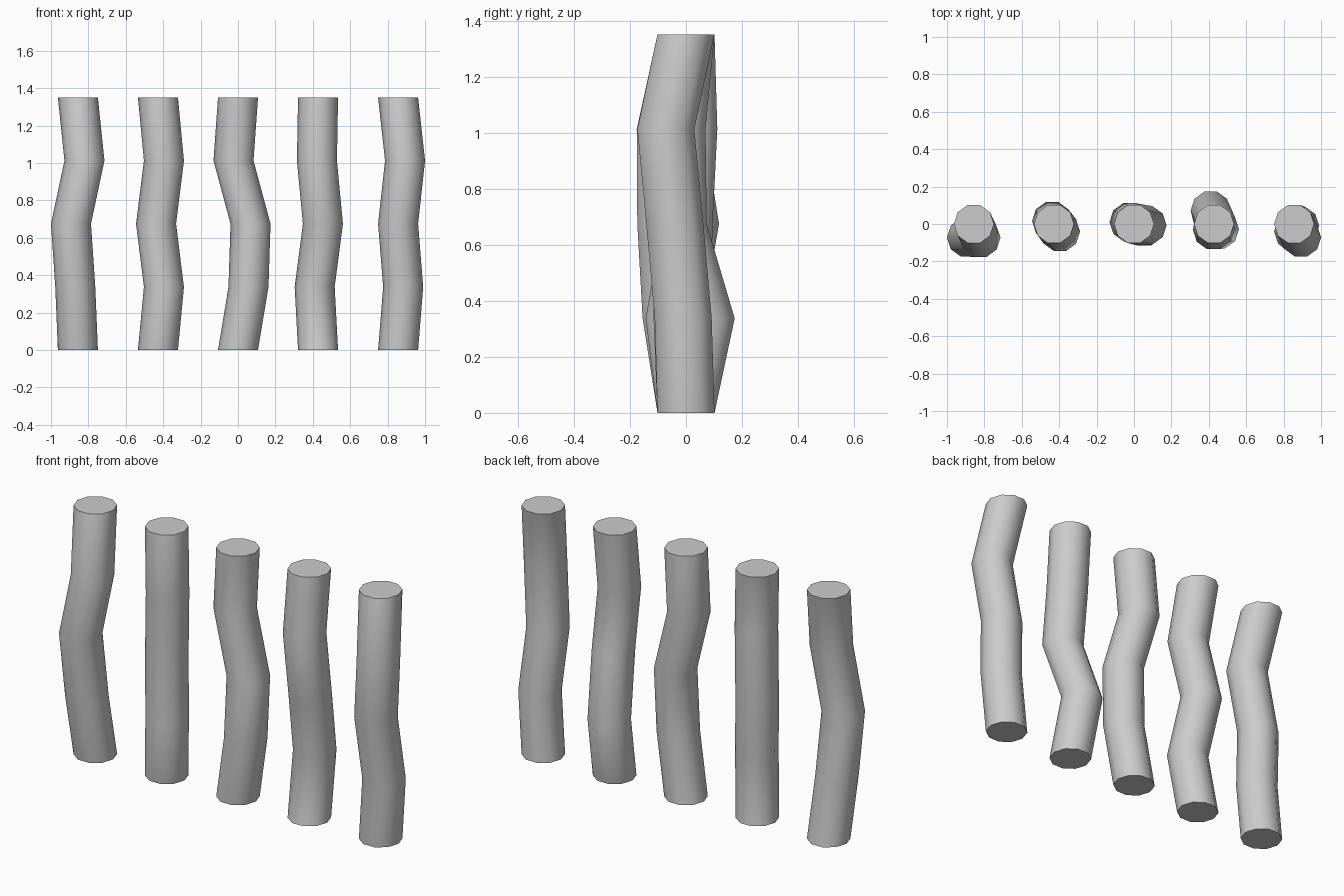
import bpy, bmesh, math

if "Cube" in bpy.data.objects:
    bpy.data.objects.remove(bpy.data.objects["Cube"])

SIDES, RADIUS, HEIGHT = 10, 0.107, 1.35
SPACING = 0.428

# sideways drift (dx, dy) of the three middle rings of each post
DRIFT = [
    [(-0.014, -0.053), (-0.037, -0.072), (0.035, -0.074)],
    [(0.032, -0.042), (-0.010, 0.016), (0.032, -0.038)],
    [(0.056, -0.014), (0.067, -0.007), (-0.024, 0.010)],
    [(-0.018, 0.072), (0.026, -0.028), (-0.006, -0.032)],
    [(0.027, -0.010), (0.000, -0.040), (0.037, -0.072)],
]


def crooked_post(name, x, drift):
    """Stack level rings along a wandering path, skin them and cap both ends."""
    bm = bmesh.new()
    path = [(0, 0)] + drift + [(0, 0)]
    rings = []
    for k, (dx, dy) in enumerate(path):
        z = HEIGHT * k / (len(path) - 1)
        rings.append([bm.verts.new((dx + RADIUS * math.cos(a), dy + RADIUS * math.sin(a), z))
                      for a in (2 * math.pi * i / SIDES for i in range(SIDES))])
    for low, high in zip(rings, rings[1:]):
        for i in range(SIDES):
            j = (i + 1) % SIDES
            bm.faces.new((low[i], low[j], high[j], high[i]))
    bm.faces.new(rings[0][::-1])
    bm.faces.new(rings[-1])
    mesh = bpy.data.meshes.new(name)
    bm.to_mesh(mesh)
    bm.free()
    obj = bpy.data.objects.new(name, mesh)
    obj.location.x = x
    bpy.context.collection.objects.link(obj)
    # round sides, crisp end caps
    bpy.ops.object.select_all(action='DESELECT')
    obj.select_set(True)
    bpy.context.view_layer.objects.active = obj
    bpy.ops.object.shade_smooth_by_angle(angle=math.radians(55))


# row of five posts
for n, drift in enumerate(DRIFT):
    crooked_post(f"crooked_post_{n + 1}", (n - 2) * SPACING, drift)
